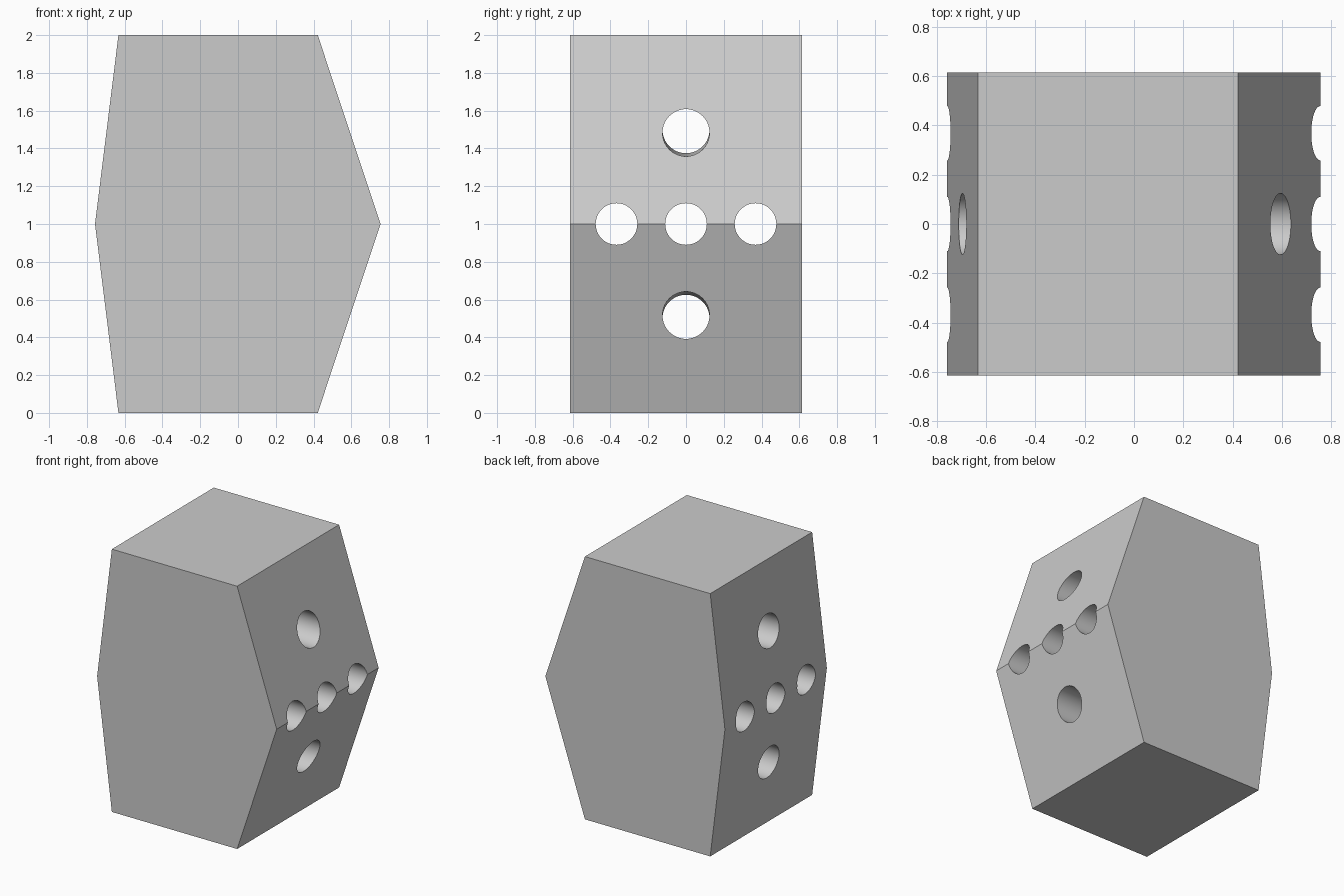
import bpy
import bmesh
import math

old = bpy.data.objects.get("Cube")
if old:
    bpy.data.objects.remove(old, do_unlink=True)

HALF_DEPTH = 0.613

grey = bpy.data.materials.new("plain_grey")
grey.use_nodes = True
GREY = (0.6, 0.6, 0.6, 1)
grey.diffuse_color = GREY
grey.node_tree.nodes["Principled BSDF"].inputs["Base Color"].default_value = GREY


def make_object(name, bm):
    bmesh.ops.recalc_face_normals(bm, faces=bm.faces)
    mesh = bpy.data.meshes.new(name)
    bm.to_mesh(mesh)
    bm.free()
    obj = bpy.data.objects.new(name, mesh)
    mesh.materials.append(grey)
    bpy.context.collection.objects.link(obj)
    return obj


# Six-sided block, extruded from front to back
profile = [(-0.633, 0), (0.422, 0), (0.755, 1), (0.422, 2), (-0.633, 2), (-0.757, 1)]
bm = bmesh.new()
front = bm.faces.new([bm.verts.new((x, -HALF_DEPTH, z)) for x, z in profile])
back = bmesh.ops.extrude_face_region(bm, geom=[front])
bmesh.ops.translate(bm, vec=(0, 2 * HALF_DEPTH, 0),
                    verts=[v for v in back["geom"] if isinstance(v, bmesh.types.BMVert)])
block = make_object("block", bm)


# Round bores from side to side; the upper and lower ones tilt slightly
def add_bore(bm, y, z_right, z_left, radius, segments=64):
    rings = []
    for x, z in ((1, z_right), (-1, z_left)):
        rings.append([bm.verts.new((x, y + radius * math.cos(a), z + radius * math.sin(a)))
                      for a in (math.tau * i / segments for i in range(segments))])
        bm.faces.new(rings[-1])
    for i in range(segments):
        j = (i + 1) % segments
        bm.faces.new((rings[0][i], rings[0][j], rings[1][j], rings[1][i]))


bm = bmesh.new()
for y in (-0.368, 0, 0.368):
    add_bore(bm, y, 1, 1, 0.11)
for side in (-1, 1):
    add_bore(bm, 0, 1 + side * 0.478, 1 + side * 0.503, 0.1245)
cutter = make_object("bore_cutter", bm)
cutter.hide_render = True

# Cut the bores, then discard the cutter
bore = block.modifiers.new("bores", "BOOLEAN")
bore.operation = "DIFFERENCE"
bore.solver = "EXACT"
bore.object = cutter
bpy.ops.object.select_all(action="DESELECT")
block.select_set(True)
bpy.context.view_layer.objects.active = block
bpy.ops.object.modifier_apply(modifier=bore.name)
bpy.data.objects.remove(cutter, do_unlink=True)

# Smooth bore walls with crisp block edges
bpy.ops.object.shade_smooth_by_angle(angle=math.radians(9))
